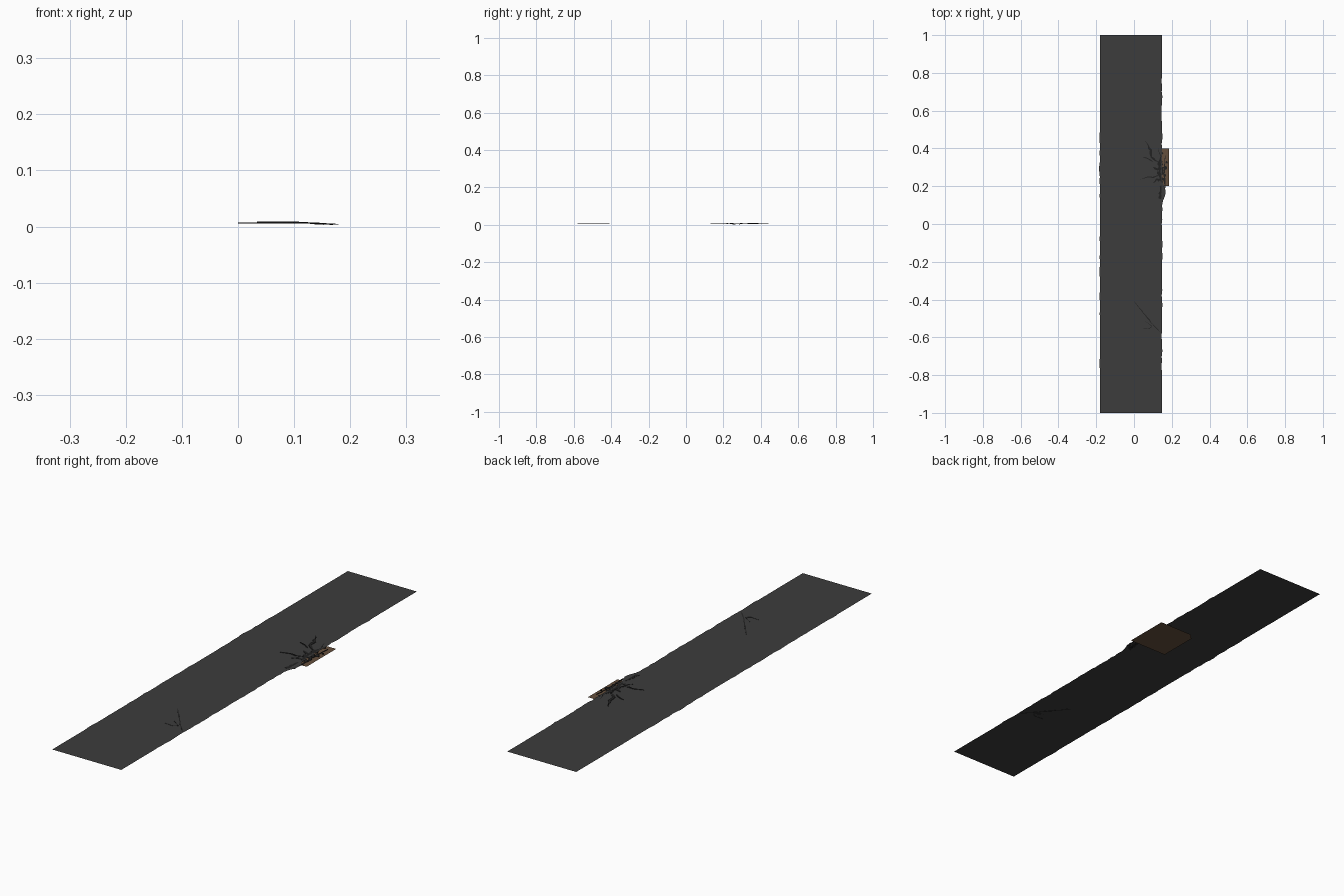
import bpy, bmesh, math, random
from mathutils import Vector

if "Cube" in bpy.data.objects:
    bpy.data.objects.remove(bpy.data.objects["Cube"])

random.seed(7)
ROAD_Z = 0.0065


def material(name, rgb):
    m = bpy.data.materials.new(name)
    m.diffuse_color = (*rgb, 1)
    m.use_nodes = True
    m.node_tree.nodes["Principled BSDF"].inputs["Base Color"].default_value = m.diffuse_color
    return m


ASPHALT = material("asphalt grey", (0.046, 0.046, 0.046))
CRACK = material("crack black", (0.016, 0.016, 0.016))
DIRT = material("dirt brown", (0.13, 0.08, 0.047))


def finish(bm, name, mat):
    me = bpy.data.meshes.new(name)
    bm.to_mesh(me)
    bm.free()
    me.materials.append(mat)
    ob = bpy.data.objects.new(name, me)
    bpy.context.collection.objects.link(ob)
    return ob


def prism(bm, outline, height, thick):
    """Thin plate over an outline; height(x) gives its top."""
    top = [bm.verts.new((x, y, height(x))) for x, y in outline]
    low = [bm.verts.new((x, y, height(x) - thick)) for x, y in outline]
    n = len(top)
    bm.faces.new(top)
    bm.faces.new(low[::-1])
    for i in range(n):
        j = (i + 1) % n
        bm.faces.new((top[i], low[i], low[j], top[j]))


def crack(name, points, width, height, thick=0.0014):
    """Jagged ribbon that tapers at both ends."""
    pts = []
    for a, b in zip(points, points[1:]):
        a, b = Vector(a), Vector(b)
        n = max(2, int((b - a).length / 0.014))
        pts += [a.lerp(b, i / n) for i in range(n)]
    pts.append(Vector(points[-1]))
    left, right = [], []
    for i, p in enumerate(pts):
        d = (pts[min(i + 1, len(pts) - 1)] - pts[max(i - 1, 0)]).normalized()
        side = Vector((-d.y, d.x))
        t = i / (len(pts) - 1)
        w = width * (0.2 + 0.8 * math.sin(math.pi * t)) * random.uniform(0.6, 1.3) / 2
        c = p + side * random.uniform(-0.3, 0.3) * width
        left.append(c + side * w)
        right.append(c - side * w)
    bm = bmesh.new()
    for i in range(len(pts) - 1):
        prism(bm, [right[i], right[i + 1], left[i + 1], left[i]], height, thick)
    bmesh.ops.remove_doubles(bm, verts=bm.verts, dist=1e-5)
    finish(bm, name, CRACK)


def flat(x):
    return 0.0072


def slump(x):
    return 0.0090 - max(0, x - 0.10) * 0.055


# road surface with slightly crumbled sides
bm = bmesh.new()
rows = []
N = 80
for i in range(N + 1):
    y = -1 + 2 * i / N
    ragged = 0 if abs(y) > 0.75 else 1
    l = -0.18 - ragged * max(0, random.uniform(-0.003, 0.003))
    r = 0.147 + ragged * random.uniform(-0.001, 0.004)
    l -= 0.005 * math.exp(-((y - 0.29) / 0.03) ** 2)
    r += 0.02 * math.exp(-((y - 0.17) / 0.035) ** 2)
    rows.append((bm.verts.new((l, y, ROAD_Z)), bm.verts.new((r, y, ROAD_Z))))
for a, b in zip(rows, rows[1:]):
    bm.faces.new((a[0], a[1], b[1], b[0]))
finish(bm, "road_surface", ASPHALT)

# exposed dirt under the broken edge
bm = bmesh.new()
bm.faces.new([bm.verts.new((x, y, 0)) for x, y in
              [(0.0, 0.2), (0.185, 0.2), (0.185, 0.4), (0.025, 0.4), (0.0, 0.375)]])
finish(bm, "dirt_patch", DIRT)

# broken asphalt pieces sagging over the dirt
bm = bmesh.new()
for k in range(34):
    y = 0.21 + 0.17 * random.random()
    x = random.uniform(0.125, 0.174)
    if k < 8:
        x, y = random.uniform(0.135, 0.158), 0.14 + 0.065 * k / 8
    r = random.uniform(0.004, 0.010)
    turn = random.random() * 6.28
    ring = []
    for i in range(6):
        a = turn + i * math.tau / 6
        q = r * random.uniform(0.6, 1.2)
        ring.append((min(0.183, x + q * math.cos(a)), y + q * 1.3 * math.sin(a)))
    prism(bm, ring, slump, random.uniform(0.001, 0.003))
finish(bm, "broken_pieces", CRACK)

# cracks around the broken edge
for i, (pts, w) in enumerate([
        ([(0.06, 0.44), (0.088, 0.39), (0.092, 0.355), (0.115, 0.335), (0.15, 0.33)], 0.010),
        ([(0.035, 0.235), (0.07, 0.25), (0.10, 0.245), (0.15, 0.265)], 0.006),
        ([(0.045, 0.355), (0.08, 0.345), (0.10, 0.33)], 0.006),
        ([(0.10, 0.30), (0.125, 0.29), (0.16, 0.30)], 0.011),
        ([(0.10, 0.215), (0.12, 0.235), (0.165, 0.24)], 0.009),
        ([(0.128, 0.13), (0.145, 0.17), (0.15, 0.21), (0.135, 0.26), (0.14, 0.36), (0.13, 0.40)], 0.009),
        ([(0.16, 0.15), (0.165, 0.2), (0.16, 0.28), (0.165, 0.37)], 0.007)]):
    crack(f"edge_crack_{i + 1}", pts, w, slump)

# thin cracks further along the road
crack("long_crack", [(0.0, -0.41), (0.05, -0.47), (0.09, -0.52), (0.145, -0.58)], 0.005, flat)
crack("branch_crack", [(0.04, -0.55), (0.08, -0.555), (0.095, -0.54), (0.06, -0.515)], 0.004, flat)
